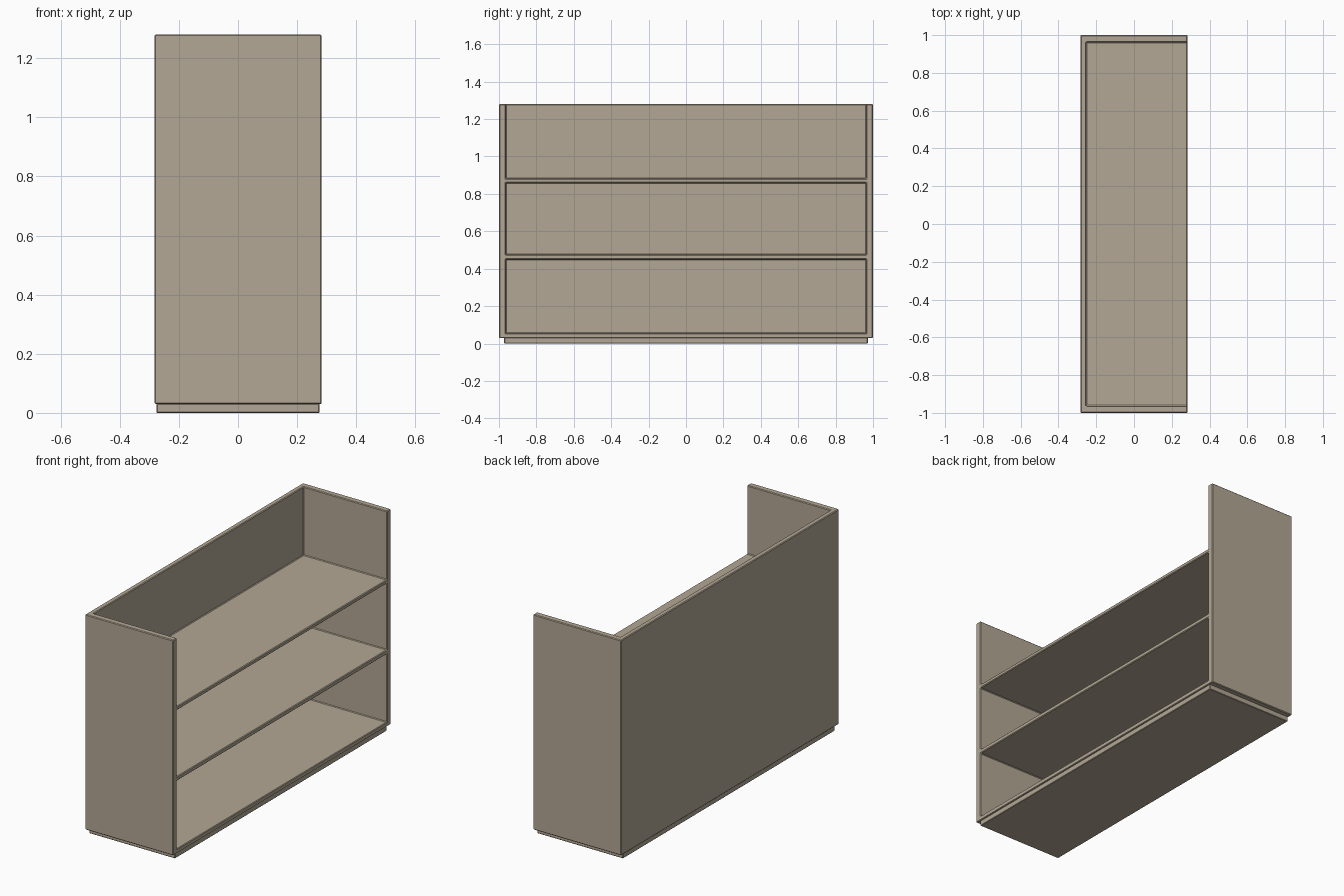
import bpy

cube = bpy.data.objects.get("Cube")
if cube:
    bpy.data.objects.remove(cube, do_unlink=True)

# Single painted finish
paint = bpy.data.materials.new("warm_taupe")
paint.use_nodes = True
color = (0.45, 0.39, 0.30, 1)
paint.diffuse_color = color
paint.node_tree.nodes["Principled BSDF"].inputs["Base Color"].default_value = color


def box(name, low, high):
    """Box spanning two opposite corners."""
    centre = [(a + b) / 2 for a, b in zip(low, high)]
    bpy.ops.mesh.primitive_cube_add(size=1, location=centre)
    obj = bpy.context.object
    obj.name = name
    obj.scale = [b - a for a, b in zip(low, high)]
    bpy.ops.object.transform_apply(location=True, rotation=False, scale=True)
    obj.data.materials.append(paint)
    return obj


def soften(obj, width):
    """Small chamfer on every hard edge."""
    bevel = obj.modifiers.new("edge_chamfer", 'BEVEL')
    bevel.width = width
    bevel.segments = 1
    bevel.limit_method = 'ANGLE'


half_depth, half_length, height = 0.283, 1.0, 1.28
bottom, wall, back = 0.03, 0.037, 0.03

# Recessed base
plinth = box("plinth", (-0.276, -0.972, 0), (0.276, 0.972, bottom + 0.002))
soften(plinth, 0.003)

# Cabinet body, open on one long side and at the top
carcass = box("shelf_carcass", (-half_depth, -half_length, bottom),
              (half_depth, half_length, height))

# Hollow out the compartments, leaving the shelves between them
for low, high in ((0.055, 0.45), (0.475, 0.86), (0.882, height + 0.2)):
    cutter = box("compartment_cutter", (-half_depth + back, wall - half_length, low),
                 (half_depth + 0.2, half_length - wall, high))
    cutter.hide_render = True
    cut = carcass.modifiers.new("compartment", 'BOOLEAN')
    cut.operation = 'DIFFERENCE'
    cut.solver = 'EXACT'
    cut.object = cutter
    bpy.context.view_layer.objects.active = carcass
    bpy.ops.object.modifier_apply(modifier=cut.name)
    bpy.data.objects.remove(cutter, do_unlink=True)

soften(carcass, 0.004)
